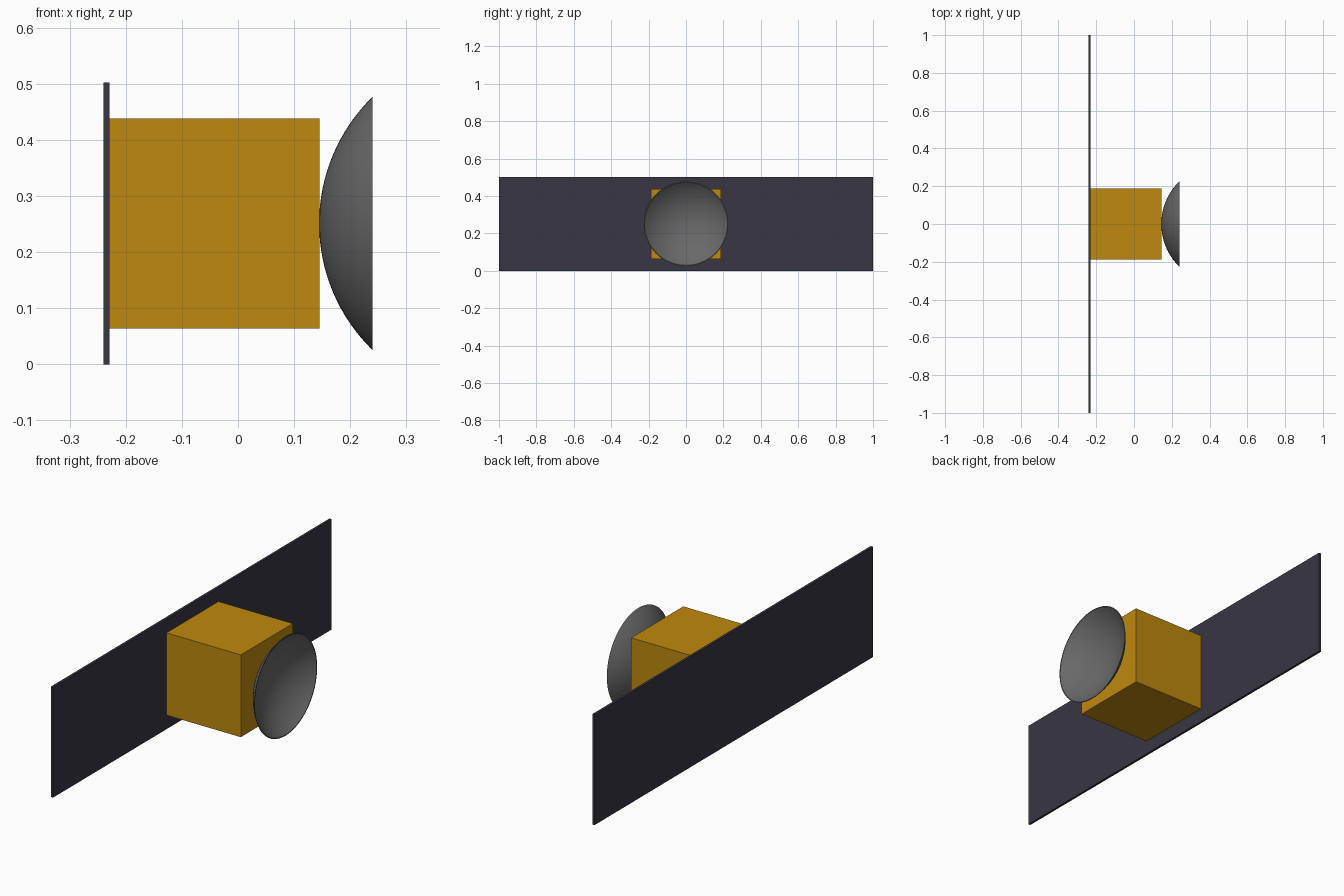
import bpy, bmesh, math

if "Cube" in bpy.data.objects:
    bpy.data.objects.remove(bpy.data.objects["Cube"])

def material(name, rgb):
    m = bpy.data.materials.new(name)
    m.diffuse_color = (*rgb, 1)
    m.use_nodes = True
    m.node_tree.nodes["Principled BSDF"].inputs["Base Color"].default_value = m.diffuse_color
    return m

gold = material("gold foil", (0.52, 0.25, 0.004))
dark = material("dark panel", (0.04, 0.037, 0.056))
grey = material("dish grey", (0.14, 0.14, 0.14))
CZ = 0.251

def box(name, x0, x1, hy, hz, mat):
    bpy.ops.mesh.primitive_cube_add(size=1, location=((x0 + x1) / 2, 0, CZ))
    o = bpy.context.object
    o.name = name
    o.scale = (x1 - x0, 2 * hy, 2 * hz)
    bpy.ops.object.transform_apply(location=False, rotation=False, scale=True)
    o.data.materials.append(mat)

# Solar panel and body
box("solar_panel", -0.24, -0.229, 1.0, 0.251, dark)
box("body", -0.229, 0.145, 0.187, 0.187, gold)

# Dish: thin spherical cap, profile spun about the x axis
X0, X1, RIM, T = 0.1445, 0.24, 0.226, 0.003
R = (RIM ** 2 + (X1 - X0) ** 2) / (2 * (X1 - X0))
cx = X0 + R

def arc(r, n=16):
    a1 = math.acos((cx - X1) / r)
    return [(cx - r * math.cos(a1 * i / n), r * math.sin(a1 * i / n)) for i in range(n + 1)]

profile = arc(R) + arc(R - T)[::-1]
bm = bmesh.new()
verts = [bm.verts.new((x, r, 0)) for x, r in profile]
edges = [bm.edges.new(p) for p in zip(verts, verts[1:])]
bmesh.ops.spin(bm, geom=verts + edges, cent=(0, 0, 0), axis=(1, 0, 0),
               angle=2 * math.pi, steps=64, use_merge=True)
bmesh.ops.remove_doubles(bm, verts=bm.verts, dist=1e-5)
bmesh.ops.recalc_face_normals(bm, faces=bm.faces)
me = bpy.data.meshes.new("dish")
bm.to_mesh(me)
bm.free()
dish = bpy.data.objects.new("dish", me)
bpy.context.collection.objects.link(dish)
dish.location.z = CZ
me.materials.append(grey)
bpy.ops.object.select_all(action='DESELECT')
dish.select_set(True)
bpy.context.view_layer.objects.active = dish
bpy.ops.object.shade_smooth_by_angle(angle=math.radians(30))
